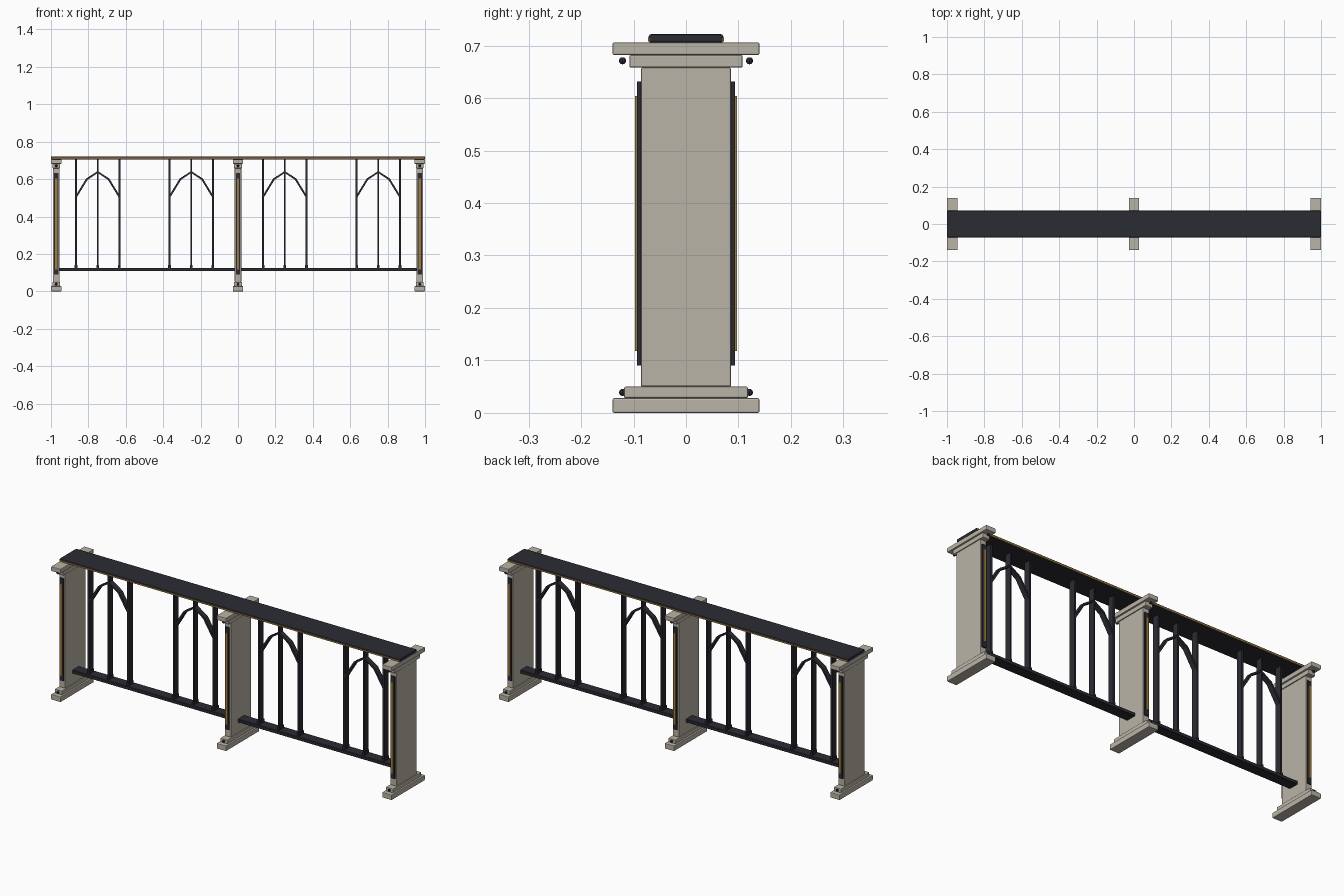
import bpy, bmesh, math
from mathutils import Vector

cube = bpy.data.objects.get("Cube")
if cube:
    bpy.data.objects.remove(cube, do_unlink=True)


def material(name, rgb):
    m = bpy.data.materials.new(name)
    m.use_nodes = True
    m.diffuse_color = (*rgb, 1)
    m.node_tree.nodes["Principled BSDF"].inputs["Base Color"].default_value = (*rgb, 1)
    return m


STONE = material("pale stone", (0.49, 0.455, 0.385))
IRON = material("dark iron", (0.024, 0.024, 0.034))
GOLD = material("aged gold", (0.36, 0.21, 0.05))


def finish(name, bm, mat, bevel=0, segments=1):
    mesh = bpy.data.meshes.new(name)
    bm.to_mesh(mesh)
    bm.free()
    mesh.materials.append(mat)
    ob = bpy.data.objects.new(name, mesh)
    bpy.context.collection.objects.link(ob)
    if bevel:
        mod = ob.modifiers.new("soft edges", 'BEVEL')
        mod.width, mod.segments = bevel, segments
    return ob


def box(name, mat, x, y, half_x, half_y, z0, z1, bevel=0, segments=1):
    bm = bmesh.new()
    bmesh.ops.create_cube(bm, size=1)
    for v in bm.verts:
        v.co = Vector((x + v.co.x * 2 * half_x, y + v.co.y * 2 * half_y,
                       z0 + (v.co.z + 0.5) * (z1 - z0)))
    return finish(name, bm, mat, bevel, segments)


def stud(name, x, y, z):
    bm = bmesh.new()
    bmesh.ops.create_uvsphere(bm, u_segments=8, v_segments=6, radius=0.0068)
    bmesh.ops.translate(bm, verts=bm.verts, vec=(x, y, z))
    finish(name, bm, IRON)


def post(x):
    # Stacked stone blocks: half width, half depth, bottom, top
    for name, hx, hy, z0, z1 in (
            ("post_base", 0.028, 0.14, 0, 0.028),
            ("post_plinth", 0.021, 0.118, 0.028, 0.05),
            ("post_shaft", 0.018, 0.086, 0.05, 0.658),
            ("post_neck", 0.021, 0.108, 0.658, 0.682),
            ("post_cap", 0.028, 0.14, 0.682, 0.706)):
        box(name, STONE, x, 0, hx, hy, z0, z1, 0.003, 2)
    # Inlays and studs on both narrow faces
    for s in (-1, 1):
        box("post_panel", IRON, x, s * 0.089, 0.0115, 0.004, 0.09, 0.632)
        box("post_inlay", GOLD, x, s * 0.0945, 0.006, 0.003, 0.118, 0.604)
        stud("lower_stud", x, s * 0.121, 0.039)
        stud("upper_stud", x, s * 0.121, 0.671)


def arch(x):
    # Faceted pointed arch, swept as a flat band
    pts = [(-0.116, 0.505), (-0.058, 0.6), (0, 0.638), (0.058, 0.6), (0.116, 0.505)]
    half_t, half_d = 0.005, 0.014
    bm = bmesh.new()
    rings = []
    for i, p in enumerate(pts):
        a, b = pts[max(i - 1, 0)], pts[min(i + 1, len(pts) - 1)]
        t = Vector((b[0] - a[0], 0, b[1] - a[1])).normalized()
        n = Vector((-t.z, 0, t.x)) * half_t
        c = Vector((x + p[0], 0, p[1]))
        d = Vector((0, half_d, 0))
        rings.append([bm.verts.new(c + o) for o in (n + d, n - d, -n - d, -n + d)])
    for r, q in zip(rings, rings[1:]):
        for k in range(4):
            bm.faces.new((r[k], r[(k + 1) % 4], q[(k + 1) % 4], q[k]))
    bm.faces.new(rings[0])
    bm.faces.new(rings[-1][::-1])
    bmesh.ops.recalc_face_normals(bm, faces=bm.faces)
    finish("arch", bm, IRON)


def baluster_group(x):
    for dx, half in ((-0.116, 0.005), (0, 0.0035), (0.116, 0.005)):
        box("baluster", IRON, x + dx, 0, half, 0.017, 0.12, 0.708)
        box("baluster_foot", IRON, x + dx, 0, half + 0.002, 0.02, 0.12, 0.142)
    arch(x)


# Three posts
for px in (-0.972, 0, 0.972):
    post(px)

# Handrail with gold edge trims
box("handrail", IRON, 0, 0, 1.0, 0.071, 0.705, 0.722, 0.005, 2)
for side in (-1, 1):
    box("handrail_trim", GOLD, 0, side * 0.0705, 0.998, 0.002, 0.708, 0.715)

# Two bays, each with a bottom rail and two arched groups
for side in (-1, 1):
    box("bottom_rail", IRON, side * 0.486, 0, 0.469, 0.028, 0.108, 0.126, 0.002)
    for gx in (0.25, 0.75):
        baluster_group(side * gx)
